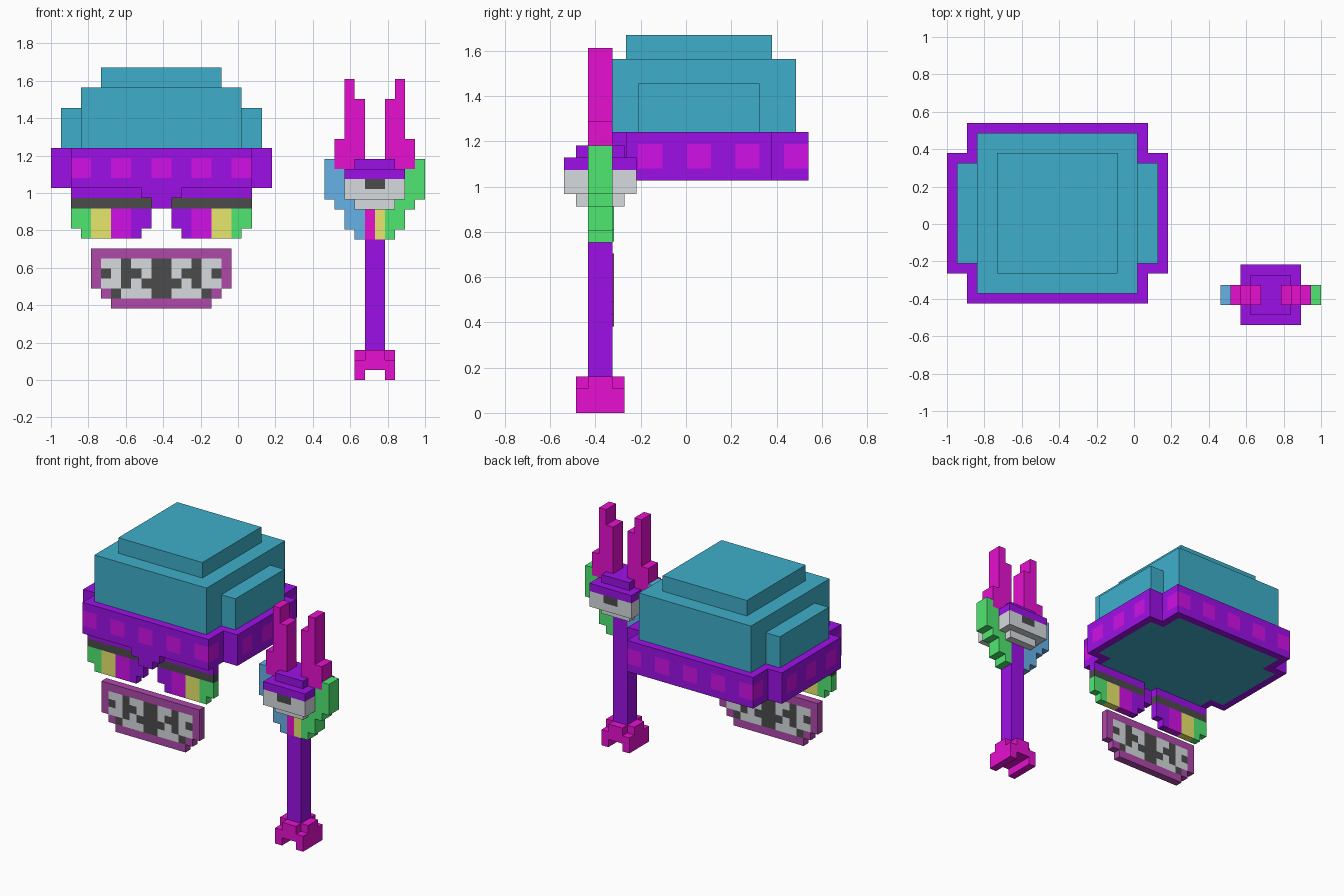
import bpy, bmesh, math
from mathutils import Vector

if "Cube" in bpy.data.objects:
    bpy.data.objects.remove(bpy.data.objects["Cube"])

U = 0.0537                       # size of one block
HAT = Vector((-0.893, -0.426, 1.026))
STAFF = Vector((0.463, -0.54, 0.0))


def material(name, rgb):
    m = bpy.data.materials.new(name)
    lin = [((c / 255 + 0.055) / 1.055) ** 2.4 if c > 10 else c / 255 / 12.92 for c in rgb]
    m.diffuse_color = (*lin, 1)
    m.use_nodes = True
    m.node_tree.nodes["Principled BSDF"].inputs["Base Color"].default_value = m.diffuse_color
    return m


MATS = {
    "teal": material("teal", (63, 175, 203)),
    "purple": material("purple", (162, 17, 238)),
    "pink": material("violet pink", (215, 17, 238)),
    "magenta": material("magenta", (238, 17, 215)),
    "dark": material("charcoal", (75, 75, 75)),
    "grey": material("light grey", (215, 219, 222)),
    "yellow": material("yellow", (238, 238, 112)),
    "green": material("green", (82, 238, 117)),
    "blue": material("blue", (107, 182, 238)),
    "mauve": material("mauve", (175, 72, 170)),
}


def block(cells, colour, xs, ys, zs):
    """Fill a box of blocks; ranges are half open."""
    for i in range(*xs):
        for j in range(*ys):
            for k in range(*zs):
                cells[i, j, k] = colour


def build(name, cells, origin):
    """Skin the blocks: only outer faces, merged into large flat ones."""
    me = bpy.data.meshes.new(name)
    names = sorted(set(cells.values()))
    for n in names:
        me.materials.append(MATS[n])
    bm = bmesh.new()
    for cell, colour in cells.items():
        for axis in range(3):
            for side in (0, 1):
                near = list(cell)
                near[axis] += 2 * side - 1
                if tuple(near) in cells:
                    continue
                a, b = (axis + 1) % 3, (axis + 2) % 3
                ring = [(0, 0), (1, 0), (1, 1), (0, 1)]
                verts = []
                for da, db in (ring if side else ring[::-1]):
                    p = Vector(cell)
                    p[axis] += side
                    p[a] += da
                    p[b] += db
                    verts.append(bm.verts.new(origin + p * U))
                bm.faces.new(verts).material_index = names.index(colour)
    bmesh.ops.remove_doubles(bm, verts=bm.verts, dist=0.001)
    bmesh.ops.dissolve_limit(bm, angle_limit=math.radians(1), verts=bm.verts,
                             edges=bm.edges, delimit={'MATERIAL'})
    bm.to_mesh(me)
    bm.free()
    ob = bpy.data.objects.new(name, me)
    bpy.context.collection.objects.link(ob)
    return ob


# Cap crown: stepped dome, running down inside the band
crown = {}
block(crown, "teal", (1, 17), (1, 17), (0, 10))
block(crown, "teal", (-1, 19), (4, 14), (0, 8))
block(crown, "teal", (3, 15), (3, 15), (10, 12))
build("cap_crown", crown, HAT)

# Cap band: one-block rim with a row of squares and a dip over the nose
band = {}
block(band, "purple", (0, 18), (0, 18), (0, 4))
block(band, "purple", (-2, 20), (3, 15), (0, 4))
for (i, j, k) in list(band):
    if (i, j, k) in crown:
        del band[i, j, k]
    elif k in (1, 2) and ((j in (0, 17) and i % 4 < 2)
                          or (i in (-2, 0, 17, 19) and j % 4 < 2)):
        band[i, j, k] = "pink"
block(band, "purple", (7, 11), (0, 1), (-1, 0))
block(band, "purple", (8, 10), (0, 1), (-2, 0))
build("cap_band", band, HAT)

# Eyes: striped plates mirrored about the middle of the cap
for name, flip in (("left_eye", False), ("right_eye", True)):
    eye = {}
    for i in range(8):
        c = 17 - i if flip else i
        stripe = ("green", "yellow", "pink", "purple")[i // 2]
        eye[c, 1, -1] = "purple"
        eye[c, 1, -2] = "dark"
        for k in (-3, -4, -5):
            if k > -5 or 0 < i < 7:
                eye[c, 1, k] = stripe
    build(name, eye, HAT)

# Mouth: left half of each row, mirrored (m frame, g tooth, d gap)
mouth = {}
KEY = {"m": "mauve", "g": "grey", "d": "dark"}
for r, row in enumerate(("mmmmmmm", "mggdggd", "mdgddgd", "mggdgdd", " mdgggd", "  mmmmm")):
    for c, ch in enumerate(row):
        if ch != " ":
            mouth[2 + c, 1, -7 - r] = mouth[15 - c, 1, -7 - r] = KEY[ch]
build("mouth", mouth, HAT)

# Staff foot: two runners, a square slab and a cross on top
foot = {}
for c in (3, 6):
    block(foot, "magenta", (c, c + 1), (1, 5), (0, 1))
block(foot, "magenta", (3, 7), (1, 5), (1, 2))
block(foot, "magenta", (3, 7), (2, 4), (2, 3))
block(foot, "magenta", (4, 6), (1, 5), (2, 3))
build("staff_foot", foot, STAFF)

# Staff handle, with a coloured collar on the front of its top end
handle = {}
block(handle, "purple", (4, 6), (2, 4), (3, 17))
block(handle, "magenta", (4, 5), (2, 3), (14, 17))
block(handle, "yellow", (5, 6), (2, 3), (14, 17))
build("staff_handle", handle, STAFF)

# Staff head: grey face under a stepped purple top, dark slot front and back
head = {}
block(head, "grey", (3, 7), (1, 5), (17, 18))
block(head, "grey", (2, 8), (0, 6), (18, 20))
block(head, "dark", (4, 6), (0, 1), (19, 20))
block(head, "dark", (4, 6), (5, 6), (19, 20))
block(head, "purple", (2, 8), (0, 6), (20, 21))
block(head, "purple", (3, 7), (1, 5), (21, 22))
build("staff_head", head, STAFF)

# Wings and ears on both sides of the staff head
for side, colour, flip in (("left", "blue", False), ("right", "green", True)):
    wing, ear = {}, {}
    for i, (z0, z1) in enumerate(((18, 22), (17, 21), (15, 18), (14, 17))):
        c = 9 - i if flip else i
        block(wing, colour, (c, c + 1), (2, 4), (z0, z1))
    for i, (z0, z1) in ((1, (21, 24)), (2, (21, 30)), (3, (22, 28))):
        c = 9 - i if flip else i
        block(ear, "magenta", (c, c + 1), (2, 4), (z0, z1))
    build(side + "_wing", wing, STAFF)
    build(side + "_ear", ear, STAFF)
